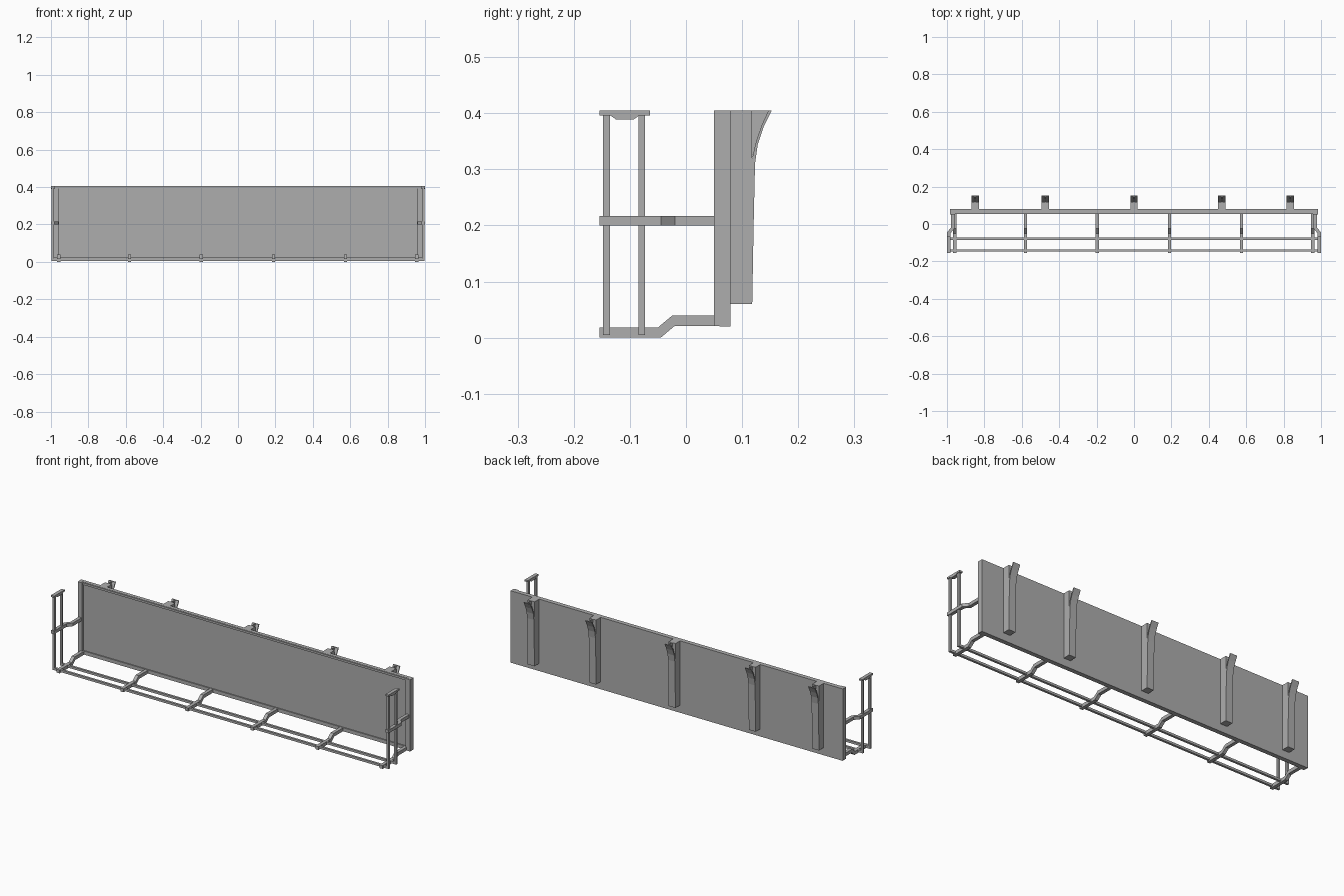
import bpy, bmesh
from mathutils import Vector

if "Cube" in bpy.data.objects:
    bpy.data.objects.remove(bpy.data.objects["Cube"])

grey = bpy.data.materials.new("warm_grey_metal")
grey.diffuse_color = (0.42, 0.42, 0.42, 1)
grey.use_nodes = True
grey.node_tree.nodes["Principled BSDF"].inputs["Base Color"].default_value = grey.diffuse_color


def finish(name, bm):
    bmesh.ops.recalc_face_normals(bm, faces=bm.faces)
    me = bpy.data.meshes.new(name)
    bm.to_mesh(me)
    bm.free()
    me.materials.append(grey)
    ob = bpy.data.objects.new(name, me)
    bpy.context.collection.objects.link(ob)
    return ob


def box(name, x0, x1, y0, y1, z0, z1):
    bm = bmesh.new()
    bmesh.ops.create_cube(bm, size=1)
    for v in bm.verts:
        v.co = Vector((x0 + (v.co.x + .5) * (x1 - x0),
                       y0 + (v.co.y + .5) * (y1 - y0),
                       z0 + (v.co.z + .5) * (z1 - z0)))
    return finish(name, bm)


def extrude(name, outline, a, b, place):
    """Extrude a 2D outline from a to b; place(u, v, w) maps it into space."""
    bm = bmesh.new()
    lo = [bm.verts.new(place(u, v, a)) for u, v in outline]
    hi = [bm.verts.new(place(u, v, b)) for u, v in outline]
    bm.faces.new(lo)
    bm.faces.new(hi)
    n = len(lo)
    for i in range(n):
        j = (i + 1) % n
        bm.faces.new((lo[i], lo[j], hi[j], hi[i]))
    return finish(name, bm)


def side(u, v, w):
    return (w, u, v)


# Back panel with a raised border on its front
box("back_panel", -.983, .983, .06, .079, .02, .405)
box("panel_bottom_border", -.96, .96, .054, .07, .021, .04)
box("panel_top_border", -.96, .96, .054, .07, .393, .404)
for s, tag in ((-1, "left"), (1, "right")):
    xs = sorted((s * .958, s * .984))
    box(f"panel_{tag}_border", *xs, .05, .078, .021, .4045)

# Stepped brackets that carry the bottom rails
step = [(-.154, 0), (-.045, 0), (-.02, .021), (.077, .021),
        (.077, .039), (-.025, .039), (-.05, .018), (-.154, .018)]
for i, x in enumerate((-.958, -.58, -.196, .19, .575, .955)):
    extrude(f"bottom_bracket_{i + 1}", step, x - .009, x + .009, side)

# Two U-shaped rails: along the bottom and up both ends
for tag, y in (("front", -.1415), ("rear", -.079)):
    box(f"{tag}_bottom_rail", -.996, .996, y - .006, y + .006, .005, .017)
    for s, end in ((-1, "left"), (1, "right")):
        xs = sorted((s * .984, s * .996))
        box(f"{tag}_{end}_upright", *xs, y - .006, y + .006, .005, .4)

# End caps and side arms
cap = [(-.154, .396), (-.135, .396), (-.125, .389), (-.093, .389),
       (-.083, .396), (-.064, .396), (-.064, .405), (-.154, .405)]
for s, tag in ((-1, "left"), (1, "right")):
    extrude(f"{tag}_top_cap", cap, s * .981, s * 1.0, side)
    extrude(f"{tag}_side_arm", step, .2, .217,
            lambda u, v, w: (s * (1 - v), u, w))

# Rear hooks: square rib, curved tongue and thin web between them
outer = [(.118, .06), (.1205, .2), (.123, .31), (.128, .345), (.138, .375), (.153, .405)]
inner = [(.147, .405), (.135, .379), (.125, .35), (.118, .32)]
web = [(.117, .32), (.126, .347), (.136, .377), (.149, .405), (.117, .405)]
for i, x in enumerate((-.85, -.475, 0, .47, .835)):
    box(f"rear_rib_{i + 1}", x - .02, x + .02, .078, .118, .06, .405)
    extrude(f"hook_tongue_{i + 1}", outer + inner, x - .02, x + .02, side)
    extrude(f"hook_web_{i + 1}", web, x - .002, x + .002, side)
